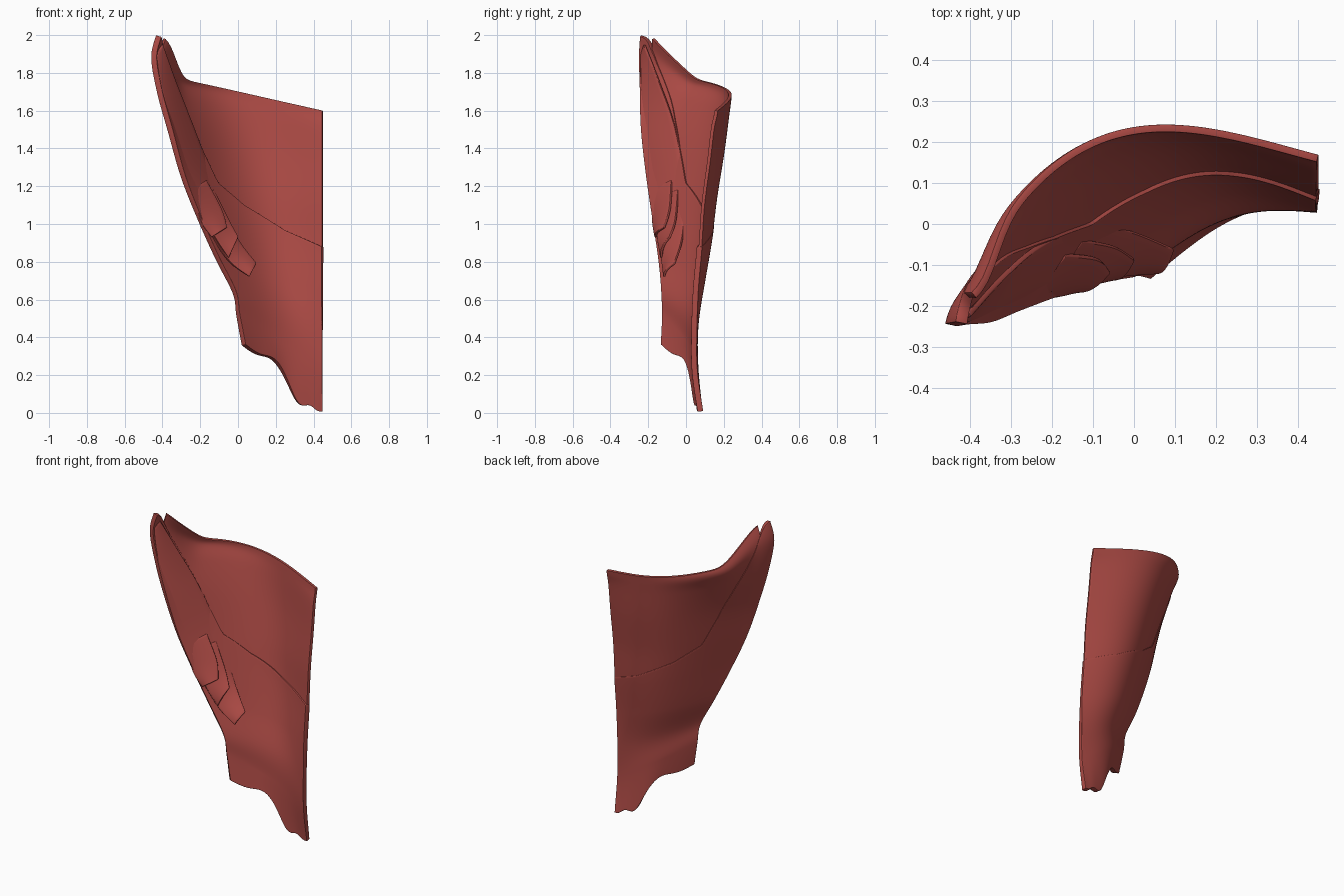
import bpy
import math
from mathutils import Vector

cube = bpy.data.objects.get("Cube")
if cube:
    bpy.data.objects.remove(cube, do_unlink=True)

red = bpy.data.materials.new("faded red cloth")
red.use_nodes = True
colour = (0.42, 0.07, 0.06, 1)
red.diffuse_color = colour
red.node_tree.nodes["Principled BSDF"].inputs["Base Color"].default_value = colour

# Cross-sections from hem to top:
# left x, left y, left z, right y, right z, bulge, peak height, bulge skew
ROWS = [
    (0.03, -0.12, 0.36, 0.08, 0.02, 0.05, 0, 1),
    (0.00, -0.112, 0.52, 0.05, 0.22, 0.06, 0, 1),
    (-0.02, -0.117, 0.64, 0.047, 0.42, 0.07, 0, 1),
    (-0.11, -0.135, 0.82, 0.055, 0.65, 0.115, 0, 1),
    (-0.20, -0.165, 1.02, 0.075, 0.88, 0.155, 0, 1),
    (-0.29, -0.20, 1.25, 0.09, 1.10, 0.195, 0, 0.95),
    (-0.36, -0.23, 1.50, 0.12, 1.33, 0.24, 0, 0.86),
    (-0.415, -0.235, 1.70, 0.14, 1.50, 0.265, 0.03, 0.79),
    (-0.445, -0.235, 1.88, 0.155, 1.57, 0.278, 0.12, 0.73),
    (-0.42, -0.225, 1.995, 0.16, 1.60, 0.28, 0.20, 0.70),
]
# Where the lower panel ends: (across, row)
SEAM = [(0, 9), (0.05, 8.2), (0.09, 7.2), (0.13, 6.4), (0.175, 5.7), (0.24, 5),
        (0.4, 4.6), (0.7, 4.2), (1, 4)]
# Ragged hem: (height, position across, width)
HEM = [(0.05, 0.38, 0.17), (-0.075, 0.7, 0.14), (-0.025, 0.93, 0.08)]
RIGHT_X = 0.447


def spline(points, t):
    """Smooth curve through equally spaced tuples."""
    i = min(int(t), len(points) - 2)
    f = t - i
    a, b, c, d = (points[max(0, min(len(points) - 1, i + k))] for k in (-1, 0, 1, 2))
    return [q + f * (r - p + f * (2 * p - 5 * q + 4 * r - s + f * (3 * (q - r) + s - p))) / 2
            for p, q, r, s in zip(a, b, c, d)]


def cloth(u, v):
    """Point on the curved cloth, u across and v up."""
    xl, yl, zl, yr, zr, bulge, peak, skew = spline(ROWS, v)
    x = xl + (RIGHT_X - xl) * u
    y = yl + (yr - yl) * u + bulge * math.sin(math.pi * u ** skew)
    # the peak is pinched forward
    y -= 0.32 * max(0, peak) * math.exp(-((u - 0.065) / 0.05) ** 2)
    z = zr + (zl - zr - peak) * (1 - u) + peak * math.exp(-(u / 0.11) ** 3)
    z += max(0, 1 - v) * sum(h * math.exp(-((u - c) / w) ** 2) for h, c, w in HEM)
    return Vector((x, y, z))


def seam(u):
    for (a, p), (b, q) in zip(SEAM, SEAM[1:]):
        if u <= b:
            return p + (q - p) * (u - a) / (b - a)
    return SEAM[-1][1]


def sheet(name, point, across, up, thickness):
    """Grid surface given thickness and softened rims."""
    verts = [point(i / across, j / up) for j in range(up + 1) for i in range(across + 1)]
    w = across + 1
    faces = [(j * w + i, j * w + i + 1, (j + 1) * w + i + 1, (j + 1) * w + i)
             for j in range(up) for i in range(across)]
    mesh = bpy.data.meshes.new(name)
    mesh.from_pydata(verts, [], faces)
    mesh.materials.append(red)
    obj = bpy.data.objects.new(name, mesh)
    bpy.context.collection.objects.link(obj)
    solid = obj.modifiers.new("thickness", "SOLIDIFY")
    solid.thickness = thickness
    solid.offset = 0
    bevel = obj.modifiers.new("soft rim", "BEVEL")
    bevel.width = thickness * 0.25
    bevel.segments = 2
    bevel.angle_limit = math.radians(50)
    bpy.ops.object.select_all(action="DESELECT")
    obj.select_set(True)
    bpy.context.view_layer.objects.active = obj
    for mod in list(obj.modifiers):
        bpy.ops.object.modifier_apply(modifier=mod.name)
    bpy.ops.object.shade_smooth_by_angle(angle=math.radians(45))


# Upper panel, tucked inside the seam of the lower one
def upper_point(s, t):
    u = 0.035 + 0.965 * s
    low = max(0, seam(u) - 0.4)
    return cloth(u, low + (9 - low) * t)


# Lower panel, running up the left edge to the tip
def lower_point(s, t):
    u = s ** 1.3
    return cloth(u, seam(u) * t) + Vector((0, -0.004, 0))


sheet("upper_panel", upper_point, 60, 40, 0.018)
sheet("lower_panel", lower_point, 80, 70, 0.03)


# Layered strips with square ends; each has a left and a right edge
def strip(name, left, right, rows):
    def point(s, t):
        a = Vector(spline(left, t * (len(left) - 1)))
        b = Vector(spline(right, t * (len(right) - 1)))
        return a.lerp(b, s) + Vector((0, -0.015 * t * math.sin(math.pi * s), 0))
    sheet(name, point, 8, rows, 0.014)


# The long strip starts at the tip; the shorter ones emerge from under its face
strip("long_strip",
      [(-0.435, -0.235, 1.90), (-0.405, -0.235, 1.69), (-0.35, -0.225, 1.48),
       (-0.23, -0.175, 1.12), (-0.07, -0.13, 0.83), (0.06, -0.115, 0.72)],
      [(-0.40, -0.22, 1.95), (-0.33, -0.14, 1.75), (-0.24, -0.06, 1.52),
       (-0.13, -0.01, 1.23), (-0.02, -0.015, 0.95), (0.095, -0.06, 0.79)], 36)
strip("middle_strip",
      [(-0.22, -0.165, 1.13), (-0.13, -0.15, 0.94), (-0.05, -0.13, 0.82)],
      [(-0.13, -0.04, 1.18), (-0.05, -0.055, 1.02), (0.00, -0.085, 0.93)], 16)
strip("short_strip",
      [(-0.25, -0.175, 1.18), (-0.20, -0.175, 1.02), (-0.14, -0.16, 0.93)],
      [(-0.17, -0.075, 1.23), (-0.09, -0.085, 1.08), (-0.06, -0.115, 0.98)], 16)
